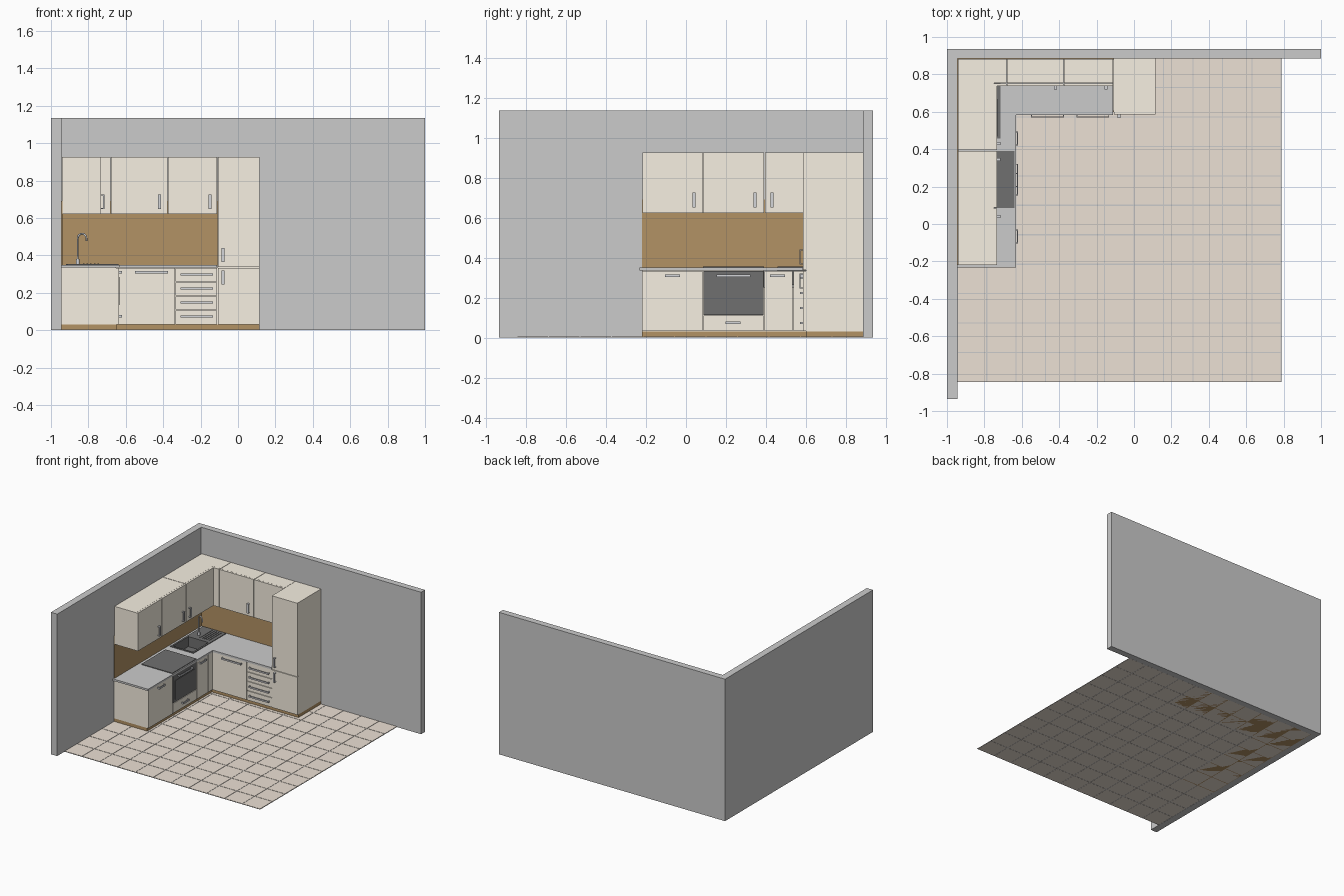
import bpy, bmesh, math
from mathutils import Vector

if "Cube" in bpy.data.objects:
    bpy.data.objects.remove(bpy.data.objects["Cube"])


def mat(name, r, g, b):
    m = bpy.data.materials.new(name)
    m.diffuse_color = (r, g, b, 1)
    m.use_nodes = True
    m.node_tree.nodes["Principled BSDF"].inputs["Base Color"].default_value = m.diffuse_color
    return m


CREAM = mat("cream", 0.93, 0.87, 0.76)
BROWN = mat("brown", 0.45, 0.29, 0.13)
TILE = mat("tile", 0.84, 0.75, 0.66)
BLACK = mat("black", 0.16, 0.16, 0.16)
STONE = mat("worktop_grey", 0.6, 0.6, 0.6)
STEEL = mat("steel", 0.66, 0.67, 0.7)


def add_box(bm, x0, x1, y0, y1, z0, z1):
    vs = bmesh.ops.create_cube(bm, size=1)["verts"]
    for v in vs:
        v.co = Vector((x1 if v.co.x > 0 else x0, y1 if v.co.y > 0 else y0, z1 if v.co.z > 0 else z0))
    return vs


def finish(name, bm, m=None):
    bm.normal_update()
    me = bpy.data.meshes.new(name)
    bm.to_mesh(me)
    bm.free()
    ob = bpy.data.objects.new(name, me)
    bpy.context.collection.objects.link(ob)
    if m:
        me.materials.append(m)
    return ob


def boxes(name, m, *dims):
    bm = bmesh.new()
    for d in dims:
        add_box(bm, *d)
    return finish(name, bm, m)


def prism(name, pts, z0, z1, m):
    bm = bmesh.new()
    f = bm.faces.new([bm.verts.new((x, y, z0)) for x, y in pts])
    top = bmesh.ops.extrude_face_region(bm, geom=[f])["geom"]
    bmesh.ops.translate(bm, vec=(0, 0, z1 - z0), verts=[v for v in top if isinstance(v, bmesh.types.BMVert)])
    bmesh.ops.recalc_face_normals(bm, faces=bm.faces[:])
    return finish(name, bm, m)


# run: "L" faces +x (width along y), "B" faces -y (width along x)
def place(run, a0, a1, d0, d1, z0, z1):
    return (d0, d1, a0, a1, z0, z1) if run == "L" else (a0, a1, -d1, -d0, z0, z1)


GAP = 0.002


def front(name, run, a0, a1, d, z0, z1, m=CREAM):
    boxes(name, m, place(run, a0 + GAP, a1 - GAP, d - 0.015, d, z0 + GAP, z1 - GAP))


def handle(name, run, a, d, z, length, vertical=False):
    h, w, t = length / 2, 0.0075, 0.005
    parts = []
    for u0, u1, e0, e1 in ((-h, h, d + 0.012, d + 0.018), (-h, -h + t, d, d + 0.014), (h - t, h, d, d + 0.014)):
        if vertical:
            parts.append(place(run, a - w, a + w, e0, e1, z + u0, z + u1))
        else:
            parts.append(place(run, a + u0, a + u1, e0, e1, z - 0.006, z + 0.006))
    boxes(name, STEEL, *parts)


# walls
prism("walls", [(-1, -0.935), (-0.945, -0.935), (-0.945, 0.885), (1, 0.885), (1, 0.935), (-1, 0.935)], 0, 1.135, None)

# tiled floor with grout
S = 0.1575
boxes("floor_tiles", TILE, *[
    (-0.945 + i * S + 0.003, -0.945 + (i + 1) * S - 0.003, -0.845 + j * S + 0.003, -0.845 + (j + 1) * S - 0.003, 0, 0.005)
    for i in range(11) for j in range(11)])
boxes("floor_grout", STONE, (-0.945, 0.7875, -0.845, 0.885, 0.001, 0.003))

# plinth
prism("plinth", [(-0.945, -0.22), (-0.65, -0.22), (-0.65, 0.6), (0.115, 0.6), (0.115, 0.885), (-0.945, 0.885)], 0, 0.03, BROWN)

# base carcasses (low one leaves room for the sink bowl)
boxes("base_carcass_left", CREAM, (-0.945, -0.653, -0.22, 0.39, 0.03, 0.335))
boxes("base_carcass_sink", CREAM, (-0.945, -0.653, 0.39, 0.885, 0.03, 0.25))
boxes("base_carcass_back", CREAM, (-0.653, -0.11, 0.603, 0.885, 0.03, 0.335))

# base fronts, left run
D = -0.637
front("base_door_left", "L", -0.222, 0.085, D, 0.03, 0.335)
front("oven_front", "L", 0.085, 0.39, D, 0.112, 0.335, BLACK)
boxes("oven_glass", BLACK, (D - 0.002, D + 0.003, 0.115, 0.36, 0.135, 0.285))
front("oven_drawer", "L", 0.085, 0.39, D, 0.03, 0.112)
front("sink_door", "L", 0.39, 0.535, D, 0.03, 0.335)
front("corner_filler_left", "L", 0.535, 0.6, D, 0.03, 0.335)
for n, a, z, l in (("base_door", -0.067, 0.31, 0.075), ("oven", 0.237, 0.31, 0.17),
                   ("oven_drawer", 0.235, 0.075, 0.075), ("sink_door", 0.457, 0.31, 0.075)):
    handle(n + "_handle", "L", a, D, z, l)

# base fronts, back run
E = -0.587
front("base_door_back", "B", -0.637, -0.335, E, 0.03, 0.335)
handle("base_door_back_handle", "B", -0.462, E, 0.31, 0.175)
levels = (0.03, 0.108, 0.183, 0.258, 0.335)
for k in range(4):
    front(f"drawer_{k + 1}", "B", -0.335, -0.11, E, levels[k], levels[k + 1])
    handle(f"drawer_{k + 1}_handle", "B", -0.22, E, 0.073 + k * 0.075, 0.175)

# tall cabinet
boxes("tall_carcass", CREAM, (-0.11, 0.115, 0.6, 0.885, 0.03, 0.925))
front("tall_door_lower", "B", -0.11, 0.117, -0.585, 0.03, 0.335)
front("tall_door_upper", "B", -0.11, 0.117, -0.585, 0.335, 0.927)
handle("tall_handle_lower", "B", -0.08, -0.585, 0.283, 0.075, True)
handle("tall_handle_upper", "B", -0.08, -0.585, 0.402, 0.075, True)

# worktop with sink opening
top = prism("worktop", [(-0.945, -0.233), (-0.632, -0.233), (-0.632, 0.583), (-0.112, 0.583), (-0.112, 0.885), (-0.945, 0.885)],
            0.335, 0.35, STONE)
cutter = boxes("sink_cutter", None, (-0.915, -0.72, 0.462, 0.675, 0.3, 0.4))
cutter.hide_render = True
cutter.display_type = "WIRE"
cut = top.modifiers.new("sink_opening", "BOOLEAN")
cut.operation = "DIFFERENCE"
cut.object = cutter

# sink bowl, drainer with ridges
bm = bmesh.new()
add_box(bm, -0.92, -0.715, 0.457, 0.68, 0.262, 0.355)
bm.normal_update()
face = max(bm.faces, key=lambda f: f.calc_center_median().z)
bmesh.ops.inset_region(bm, faces=[face], thickness=0.02)
inner = bmesh.ops.extrude_discrete_faces(bm, faces=[face])["faces"][0]
bmesh.ops.translate(bm, vec=(0, 0, -0.08), verts=inner.verts)
finish("sink_bowl", bm, BLACK)
boxes("sink_drainer", BLACK, (-0.92, -0.715, 0.68, 0.87, 0.345, 0.355),
      *[(-0.83 + i * 0.02, -0.822 + i * 0.02, 0.7, 0.85, 0.354, 0.358) for i in range(5)])

# tap: curved pipe and base
R = 0.026
d = Vector((0.9, -0.44, 0)).normalized()
base = Vector((-0.857, 0.73, 0.35))
path = [base, base + Vector((0, 0, 0.14))]
for k in range(1, 11):
    t = math.pi * k / 10
    path.append(base + d * R * (1 - math.cos(t)) + Vector((0, 0, 0.14 + R * math.sin(t))))
path.append(path[-1] - Vector((0, 0, 0.012)))
cu = bpy.data.curves.new("tap_spout", "CURVE")
cu.dimensions = "3D"
cu.bevel_depth = 0.005
cu.bevel_resolution = 3
cu.use_fill_caps = True
sp = cu.splines.new("POLY")
sp.points.add(len(path) - 1)
for p, c in zip(sp.points, path):
    p.co = (*c, 1)
cu.materials.append(STEEL)
bpy.context.collection.objects.link(bpy.data.objects.new("tap_spout", cu))
bpy.ops.mesh.primitive_cylinder_add(vertices=20, radius=0.01, depth=0.03, location=base + Vector((0, 0, 0.015)))
bpy.context.object.name = "tap_base"
bpy.context.object.data.materials.append(STEEL)
bpy.ops.object.shade_smooth_by_angle()

# hob
boxes("hob", BLACK, (-0.915, -0.64, 0.085, 0.39, 0.348, 0.355))

# splashback
prism("splashback", [(-0.945, -0.22), (-0.939, -0.22), (-0.939, 0.879), (-0.11, 0.879), (-0.11, 0.885), (-0.945, 0.885)],
      0.345, 0.69, BROWN)

# upper cabinets
Z0, Z1 = 0.622, 0.925
boxes("upper_carcass_left", CREAM, (-0.94, -0.749, -0.218, 0.391, Z0, Z1))
boxes("upper_carcass_corner", CREAM, (-0.94, -0.749, 0.395, 0.883, Z0, Z1), (-0.749, -0.682, 0.753, 0.883, Z0, Z1))
boxes("upper_carcass_back_1", CREAM, (-0.679, -0.377, 0.753, 0.883, Z0, Z1))
boxes("upper_carcass_back_2", CREAM, (-0.374, -0.112, 0.753, 0.883, Z0, Z1))
U, V = -0.733, -0.737
for i, (a0, a1, h) in enumerate(((-0.22, 0.085, 0.04), (0.085, 0.393, 0.345), (0.393, 0.74, 0.43))):
    front(f"upper_door_left_{i + 1}", "L", a0, a1, U, Z0 - GAP, Z1 + GAP)
    handle(f"upper_handle_left_{i + 1}", "L", h, U, 0.687, 0.075, True)
front("upper_corner_filler", "B", -0.75, -0.68, V, Z0 - GAP, Z1 + GAP)
for i, (a0, a1, h) in enumerate(((-0.68, -0.375, -0.42), (-0.375, -0.11, -0.15))):
    front(f"upper_door_back_{i + 1}", "B", a0, a1, V, Z0 - GAP, Z1 + GAP)
    handle(f"upper_handle_back_{i + 1}", "B", h, V, 0.687, 0.075, True)
